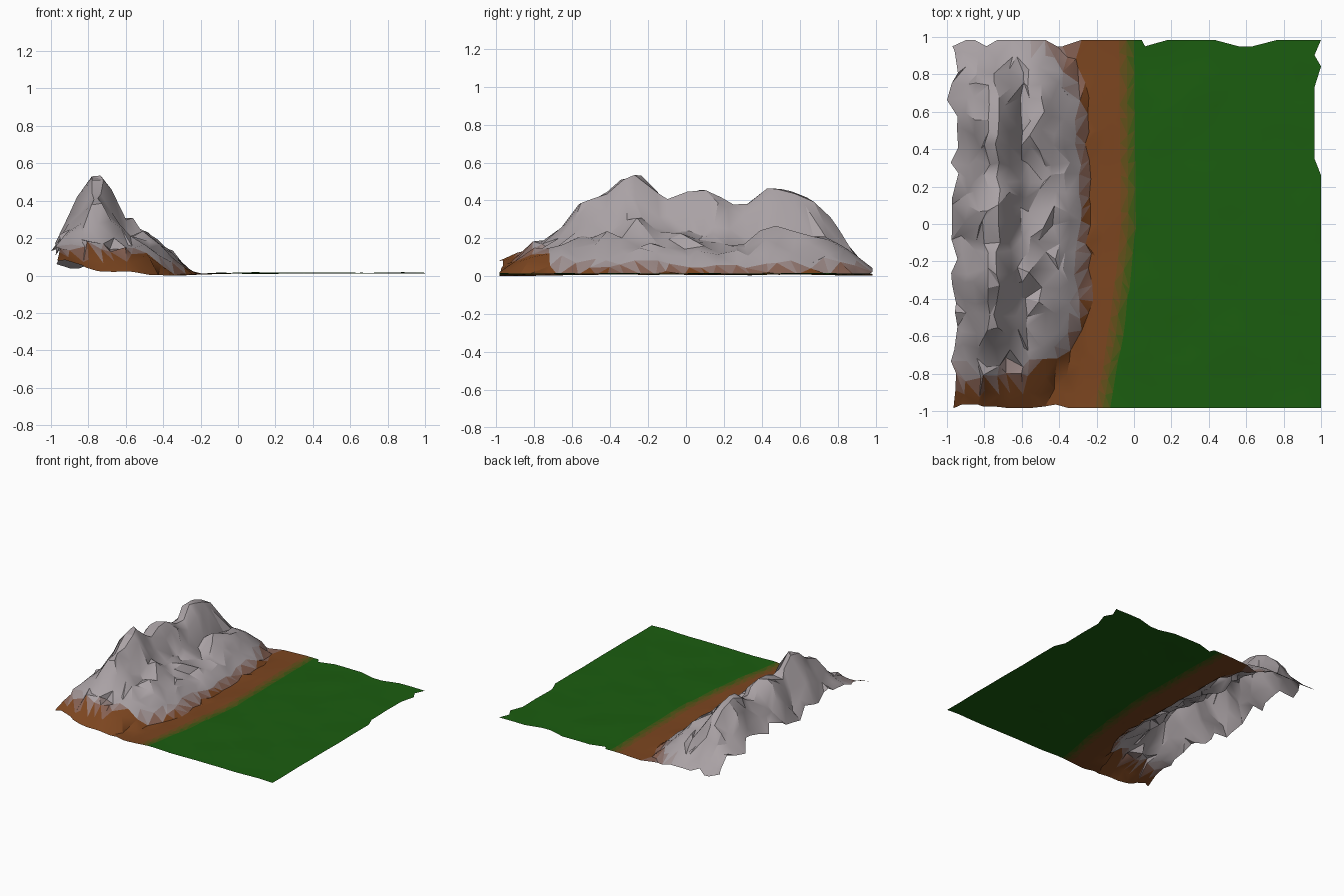
import bpy, bmesh, random
from mathutils import Vector, noise

if "Cube" in bpy.data.objects:
    bpy.data.objects.remove(bpy.data.objects["Cube"])

random.seed(7)


def lerp_table(t, pts):
    """Piecewise-linear lookup."""
    if t <= pts[0][0]:
        return pts[0][1]
    for (a, u), (b, v) in zip(pts, pts[1:]):
        if t <= b:
            return u + (v - u) * (t - a) / (b - a)
    return pts[-1][1]


def clamp(v, a=0.0, b=1.0):
    return max(a, min(b, v))


# Ridge height along y, and slope across x at the highest peak
RIDGE = [(-.98, .015), (-.88, .08), (-.8, .14), (-.72, .2), (-.63, .29), (-.56, .38),
         (-.44, .43), (-.36, .5), (-.3, .55), (-.24, .54), (-.17, .45), (-.1, .42),
         (0, .455), (.15, .455), (.22, .38), (.31, .37), (.42, .47), (.57, .45),
         (.68, .4), (.78, .29), (.87, .12), (.98, .035)]
SLOPE = [(-1, .12), (-.95, .2), (-.9, .31), (-.83, .43), (-.79, .54), (-.72, .54),
         (-.66, .42), (-.6, .28), (-.52, .22), (-.42, .16), (-.33, .09), (-.24, .0)]
WIDTH = [(-.98, .5), (-.85, .6), (-.5, 1), (.65, 1), (.85, .8), (.98, .65)]
BORDER = [(-1, -.17), (-.6, -.1), (-.3, -.06), (0, -.03), (1, -.04)]
BENCH = .14


def height(x, y):
    ground = .008 + .009 * clamp((x + .3) / .2)
    ground += .007 * noise.noise(Vector((x * 4, y * 4, 3)))
    # wandering ridge line
    xs = x + .035 * noise.noise(Vector((0, y * 4, 5)))
    if x > -.76:
        xs = -.76 + (xs + .76) / lerp_table(y, WIDTH)
    s, r = lerp_table(xs, SLOPE), lerp_table(y, RIDGE)
    foot = min(s, BENCH) * min(1, r / BENCH)
    tall = max(s - BENCH, 0) / (.55 - BENCH) * max(r - BENCH, 0)
    body = foot + tall
    rough = noise.noise(Vector((x * 8, y * 8, 1))) * min(.07, .3 * body)
    rough += random.uniform(-.02, .02) * clamp((body - .04) / .1)
    if s > .5:
        rough *= .25
    # gully and side spur at the back of the right slope
    along = clamp((y - .3) / .1) * clamp((.85 - y) / .15)
    rough += along * (.05 * clamp(1 - abs(x + .51) / .07) - .05 * clamp(1 - abs(x + .6) / .06))
    # raised front left corner
    corner = .06 * clamp((-.75 - x) / .2) * clamp((-.8 - y) / .15)
    return max(0, ground + body + rough + corner)


# Blended ground colours, one material per step
GREY, BROWN, GREEN = (.4, .36, .375), (.2, .06, .014), (.011, .11, .005)
STEPS = 5
materials = []
for name, a, b in (("rock_to_soil", GREY, BROWN), ("soil_to_grass", BROWN, GREEN)):
    for i in range(STEPS + 1):
        m = bpy.data.materials.new(f"{name}_{i}")
        t = i / STEPS
        m.diffuse_color = [p + (q - p) * t for p, q in zip(a, b)] + [1]
        m.use_nodes = True
        m.node_tree.nodes["Principled BSDF"].inputs["Base Color"].default_value = m.diffuse_color
        materials.append(m)


def colour_index(c):
    grass = clamp((c.x - lerp_table(c.y, BORDER)) / .1 + .5)
    if grass > 0:
        return STEPS + 1 + round(grass * STEPS)
    level = .14 if c.y < -.75 else .05
    soil = clamp((level - c.z) / .06 + .5)
    if c.y > .7:
        soil = min(soil, clamp((c.x + .55) / .3 + (c.y - .8)))
    return round(soil * STEPS)


# Terrain sheet: finer columns over the mountain and along the grass border
columns = [-.96, -.9, -.84, -.79, -.73, -.67, -.61, -.56, -.49, -.42, -.36, -.3, -.24,
           -.2, -.16, -.12, -.08, -.04, 0, .04, .08]
columns += [.08 + .92 * i / 8 for i in range(1, 9)]
ROWS = 25
bm = bmesh.new()
grid = []
for j in range(ROWS):
    line = []
    for i, x0 in enumerate(columns):
        y = -.985 + 1.97 * j / (ROWS - 1)
        x = x0
        first, last = i == 0, i == len(columns) - 1
        border = -.22 < x0 < .06
        if border:
            x += lerp_table(y, BORDER) + .04
        elif first:
            x += random.uniform(-.02, .025)
        elif last:
            x -= random.choice((0, 0, .035)) if y > .2 else 0
        else:
            x += random.uniform(-.022, .022)
        if j == ROWS - 1:
            y -= 0 if border else random.choice((0, 0, .035))
        elif j == 0:
            y += random.choice((0, .01, .02)) if x0 < -.22 else 0
        else:
            y += random.uniform(-.026, .026)
        if first and j == 20:
            x = -1
        line.append(bm.verts.new((x, y, height(x, y))))
    grid.append(line)

for j in range(ROWS - 1):
    for i in range(len(columns) - 1):
        a, b = grid[j][i], grid[j][i + 1]
        c, d = grid[j + 1][i + 1], grid[j + 1][i]
        tris = ((a, b, c), (a, c, d)) if random.random() < .5 else ((a, b, d), (b, c, d))
        for t in tris:
            f = bm.faces.new(t)
            f.material_index = colour_index(f.calc_center_median())

low = min(v.co.z for v in bm.verts)
for v in bm.verts:
    v.co.z -= low

mesh = bpy.data.meshes.new("mountain_terrain")
bm.to_mesh(mesh)
bm.free()
for m in materials:
    mesh.materials.append(m)
terrain = bpy.data.objects.new("mountain_terrain", mesh)
bpy.context.collection.objects.link(terrain)
bpy.context.view_layer.objects.active = terrain
terrain.select_set(True)
bpy.ops.object.shade_smooth_by_angle(angle=.55)
